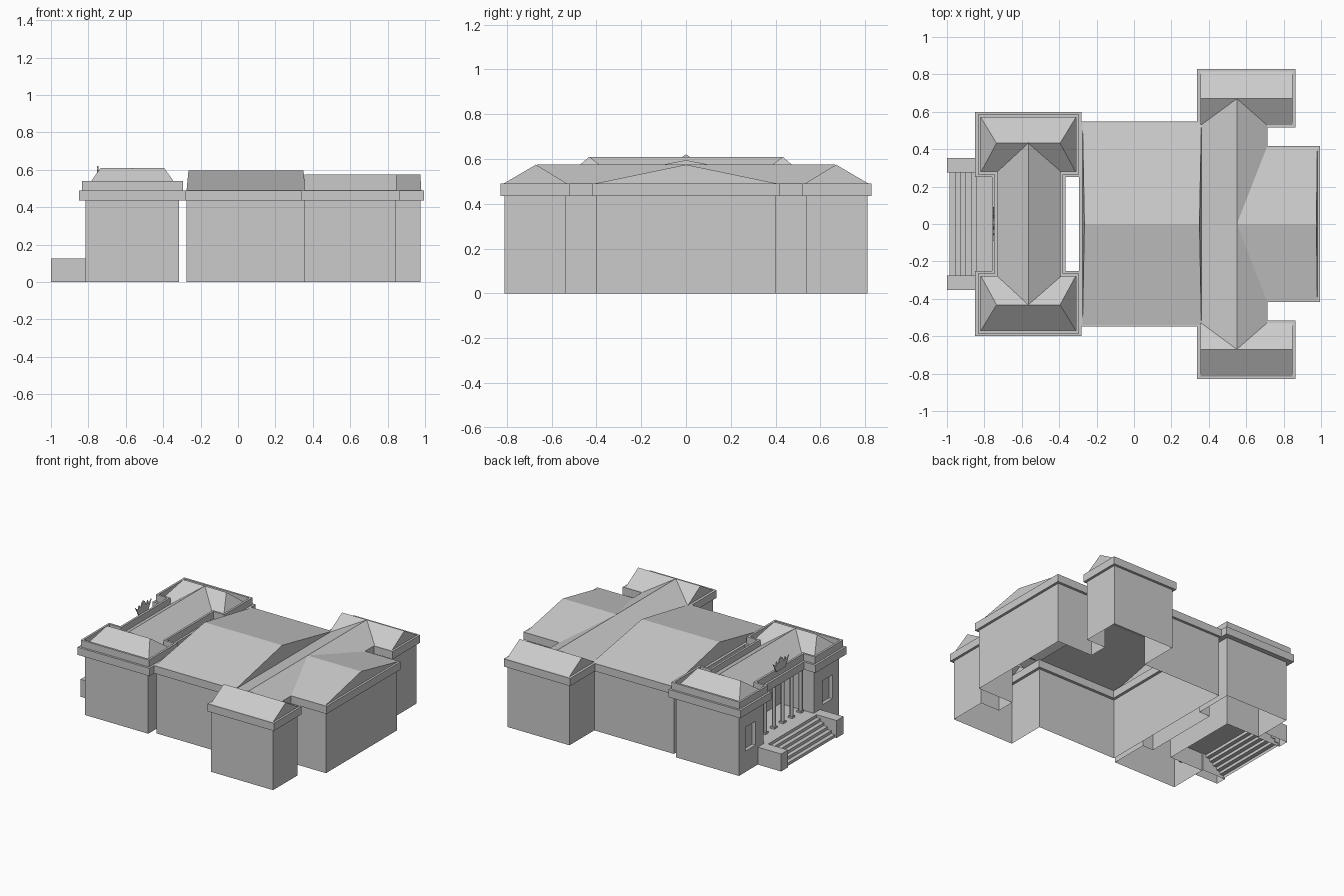
import bpy, bmesh

if "Cube" in bpy.data.objects:
    bpy.data.objects.remove(bpy.data.objects["Cube"], do_unlink=True)

stone = bpy.data.materials.new("light_grey_stone")
stone.use_nodes = True
GREY = (0.6, 0.6, 0.6, 1)
stone.diffuse_color = GREY
stone.node_tree.nodes["Principled BSDF"].inputs["Base Color"].default_value = GREY

GROUND, EAVE, CORNICE, PARAPET = 0, 0.435, 0.49, 0.54
PORCH = 0.125


def make(name, verts, faces):
    mesh = bpy.data.meshes.new(name)
    mesh.from_pydata(verts, [], faces)
    bm = bmesh.new()
    bm.from_mesh(mesh)
    bmesh.ops.recalc_face_normals(bm, faces=bm.faces)
    bm.to_mesh(mesh)
    bm.free()
    mesh.materials.append(stone)
    obj = bpy.data.objects.new(name, mesh)
    bpy.context.collection.objects.link(obj)
    return obj


def loft(name, loops, closed=False, cap=False):
    """Join equal closed loops with quads."""
    n, m = len(loops[0]), len(loops)
    faces = []
    for k in range(m if closed else m - 1):
        a, b = k * n, (k + 1) % m * n
        faces += [(a + i, a + (i + 1) % n, b + (i + 1) % n, b + i) for i in range(n)]
    if cap:
        faces.append(tuple(range((m - 1) * n, m * n)))
    return make(name, [v for loop in loops for v in loop], faces)


def offset(plan, d):
    """Grow a counter-clockwise right-angled plan outward by d."""
    out = []
    for i, (x, y) in enumerate(plan):
        px, py = plan[i - 1]
        nx, ny = plan[(i + 1) % len(plan)]
        sign = lambda v: (v > 1e-6) - (v < -1e-6)
        ax, ay, bx, by = sign(x - px), sign(y - py), sign(nx - x), sign(ny - y)
        out.append((x + d * (ay + by), y - d * (ax + bx)))
    return out


def at(plan, z):
    return [(x, y, z) for x, y in plan]


def band(name, plan, outer, inner, z0, z1):
    o, i = offset(plan, outer), offset(plan, inner)
    return loft(name, [at(o, z0), at(o, z1), at(i, z1), at(i, z0)], closed=True)


def roof(name, axis, ends, eaves, ridge, top, lean=0.0):
    """Gable roof; a large lean turns its ends into hips."""
    (a0, a1), (c0, c1) = ends, eaves
    pts = [(a0, c0, CORNICE), (a1, c0, CORNICE), (a1, c1, CORNICE), (a0, c1, CORNICE),
           (a0 + lean, ridge, top), (a1 - lean, ridge, top)]
    if axis == "y":
        pts = [(c, a, z) for a, c, z in pts]
    return make(name, pts, [(0, 1, 5, 4), (2, 3, 4, 5), (1, 2, 5), (3, 0, 4)])


def box(name, x0, x1, y0, y1, z0, z1):
    plan = [(x0, y0), (x1, y0), (x1, y1), (x0, y1)]
    return loft(name, [at(plan, z0), at(plan, z1)], cap=True)


def mirrored(half):
    """Complete a plan whose second half is its y mirror."""
    return half + [(x, -y) for x, y in reversed(half)]


# Rear halls: walls, cornice and crossing roofs
rear = mirrored([(-0.275, -0.53), (0.355, -0.53), (0.355, -0.81), (0.845, -0.81),
                 (0.845, -0.535), (0.695, -0.535), (0.695, -0.4), (0.977, -0.4)])
loft("rear_walls", [at(rear, GROUND), at(rear, EAVE)])
band("rear_cornice", rear, 0.018, -0.02, EAVE, CORNICE)
roof("main_hall_roof", "x", (-0.275, 0.36), (-0.54, 0.54), 0, 0.595, 0.01)
roof("cross_hall_roof", "y", (-0.665, 0.665), (0.36, 0.71), 0.55, 0.575)
roof("back_wing_roof", "x", (0.55, 0.98), (-0.41, 0.41), 0, 0.575, 0.005)
for side, s in (("left", 1), ("right", -1)):
    roof("rear_pavilion_roof_" + side, "x", (0.355, 0.848),
         (0.53 * s, 0.815 * s), 0.67 * s, 0.575)


# Entrance wing: the cornice crosses the porch opening, the wall steps back
def entrance_plan(recess):
    return [(-0.815, -0.565), (-0.315, -0.565), (-0.315, -0.285), (-0.4, -0.285),
            (-0.4, 0.285), (-0.315, 0.285), (-0.315, 0.565), (-0.815, 0.565),
            (-0.815, 0.285), (recess, 0.285), (recess, -0.285), (-0.815, -0.285)]


wall_plan, top_plan = entrance_plan(-0.55), entrance_plan(-0.725)
n = len(wall_plan)
wall_faces = [(i, (i + 1) % n, (i + 1) % n + n, i + n) for i in range(n) if i not in (7, n - 1)]
make("entrance_walls", at(wall_plan, GROUND) + at(wall_plan, EAVE), wall_faces)
band("entrance_cornice", top_plan, 0.035, -0.025, EAVE, CORNICE)
band("entrance_parapet", top_plan, 0.02, 0.005, CORNICE, PARAPET)
roof("entrance_roof", "y", (-0.435, 0.435), (-0.735, -0.385), -0.565, 0.61)


def rect(x, y0, y1, z0, z1):
    return [(x, y0, z0), (x, y1, z0), (x, y1, z1), (x, y0, z1)]


for side, s in (("left", 1), ("right", -1)):
    roof("entrance_pavilion_roof_" + side, "x", (-0.82, -0.31),
         (0.275 * s, 0.572 * s), 0.432 * s, 0.61, 0.085)
    # Pavilion front with a recessed window
    opening = (0.38 * s, 0.49 * s, 0.15, 0.32)
    loft("window_wall_" + side,
         [rect(-0.815, 0.285 * s, 0.565 * s, GROUND, EAVE), rect(-0.815, *opening),
          rect(-0.79, *opening)], cap=True)
    # Cheek block beside the steps
    box("step_cheek_" + side, -1, -0.815, 0.275 * s, 0.352 * s, GROUND, PORCH)

# Steps and porch floor as one folded sheet
STEPS = 6
profile = [(-0.987, 0)]
for i in range(STEPS):
    x, z = -0.987 + 0.029 * i, PORCH * (i + 1) / STEPS
    profile += [(x, z), (x + 0.029, z)]
profile[-1] = (-0.55, PORCH)
m = len(profile)
make("steps_and_porch_floor",
     [(x, -0.28, z) for x, z in profile] + [(x, 0.28, z) for x, z in profile],
     [(i, i + 1, i + 1 + m, i + m) for i in range(m - 1)])
make("porch_ceiling", at([(-0.73, -0.285), (-0.55, -0.285), (-0.55, 0.285), (-0.73, 0.285)], EAVE),
     [(0, 1, 2, 3)])

# Colonnade
for i in range(6):
    y = -0.25 + 0.1 * i
    bpy.ops.mesh.primitive_cylinder_add(vertices=12, radius=0.013, depth=EAVE - PORCH,
                                        location=(-0.73, y, (EAVE + PORCH) / 2))
    column = bpy.context.object
    column.name = f"column_{i + 1}"
    column.data.materials.append(stone)
    bpy.ops.object.shade_smooth_by_angle()
    box(f"column_base_{i + 1}", -0.747, -0.713, y - 0.017, y + 0.017, PORCH, PORCH + 0.012)

# Spiky crest above the entrance
half = [(0.05, 0.53), (0.065, 0.555), (0.09, 0.6), (0.06, 0.575), (0.05, 0.605),
        (0.03, 0.58), (0.015, 0.612)]
outline = half + [(0, 0.62)] + [(-y, z) for y, z in reversed(half)]
k = len(outline)
make("crest", [(-0.753, y, z) for y, z in outline] + [(-0.747, y, z) for y, z in outline],
     [tuple(range(k)), tuple(range(k, 2 * k))]
     + [(i, (i + 1) % k, (i + 1) % k + k, i + k) for i in range(k)])
